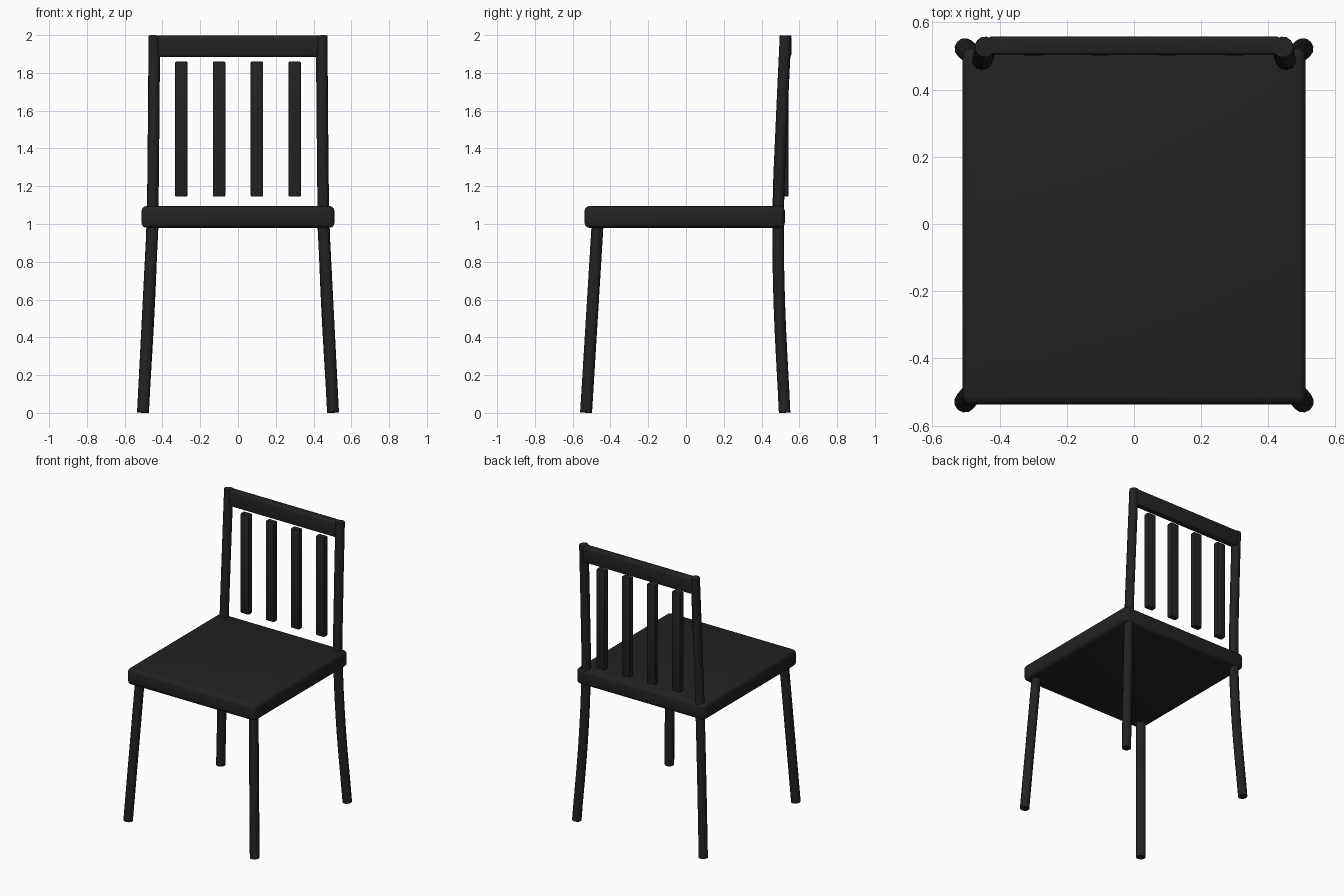
import bpy
from mathutils import Vector

cube = bpy.data.objects.get("Cube")
if cube:
    bpy.data.objects.remove(cube, do_unlink=True)

# One dark material for the whole chair
black = bpy.data.materials.new("black_paint")
black.use_nodes = True
colour = (0.016, 0.016, 0.016, 1)
black.diffuse_color = colour
black.node_tree.nodes["Principled BSDF"].inputs["Base Color"].default_value = colour


def finish(obj, name):
    obj.name = name
    obj.data.materials.clear()
    obj.data.materials.append(black)
    bpy.ops.object.select_all(action="DESELECT")
    obj.select_set(True)
    bpy.context.view_layer.objects.active = obj
    bpy.ops.object.shade_smooth_by_angle()


def box(name, low, high, bevel, segments=3):
    low, high = Vector(low), Vector(high)
    bpy.ops.mesh.primitive_cube_add(size=1, location=(low + high) / 2)
    obj = bpy.context.object
    obj.scale = high - low
    bpy.ops.object.transform_apply(location=False, rotation=False, scale=True)
    mod = obj.modifiers.new("rounded_edges", "BEVEL")
    mod.width = bevel
    mod.segments = segments
    bpy.ops.object.modifier_apply(modifier=mod.name)
    finish(obj, name)


def rod(name, points, radius=0.032):
    curve = bpy.data.curves.new(name, "CURVE")
    curve.dimensions = "3D"
    curve.bevel_depth = radius
    curve.bevel_resolution = 4
    curve.use_fill_caps = True
    curve.resolution_u = 6
    spline = curve.splines.new("BEZIER")
    spline.bezier_points.add(len(points) - 1)
    for knot, co in zip(spline.bezier_points, points):
        knot.co = co
        knot.handle_left_type = knot.handle_right_type = "AUTO"
    obj = bpy.data.objects.new(name, curve)
    bpy.context.collection.objects.link(obj)
    bpy.ops.object.select_all(action="DESELECT")
    obj.select_set(True)
    bpy.context.view_layer.objects.active = obj
    bpy.ops.object.convert(target="MESH")
    finish(bpy.context.object, name)


# Seat
box("seat", (-0.51, -0.537, 0.98), (0.51, 0.523, 1.095), 0.025)

# Splayed front legs, and back legs that run up into the back posts
for side, s in (("left", 1), ("right", -1)):
    rod(f"front_leg_{side}", [(s * 0.503, -0.529, 0.002), (s * 0.452, -0.468, 1.0)])
    rod(f"back_post_{side}", [(s * 0.503, 0.522, 0.002), (s * 0.467, 0.492, 0.65),
                              (s * 0.452, 0.489, 1.1), (s * 0.447, 0.504, 1.5),
                              (s * 0.443, 0.527, 1.998)], 0.031)

# Top rail between the posts
box("top_rail", (-0.435, 0.503, 1.885), (0.435, 0.558, 1.997), 0.012)

# Upright back slats
for i in range(4):
    x = -0.3 + 0.2 * i
    box(f"back_slat_{i + 1}", (x - 0.033, 0.502, 1.145), (x + 0.033, 0.543, 1.86), 0.006, 2)
